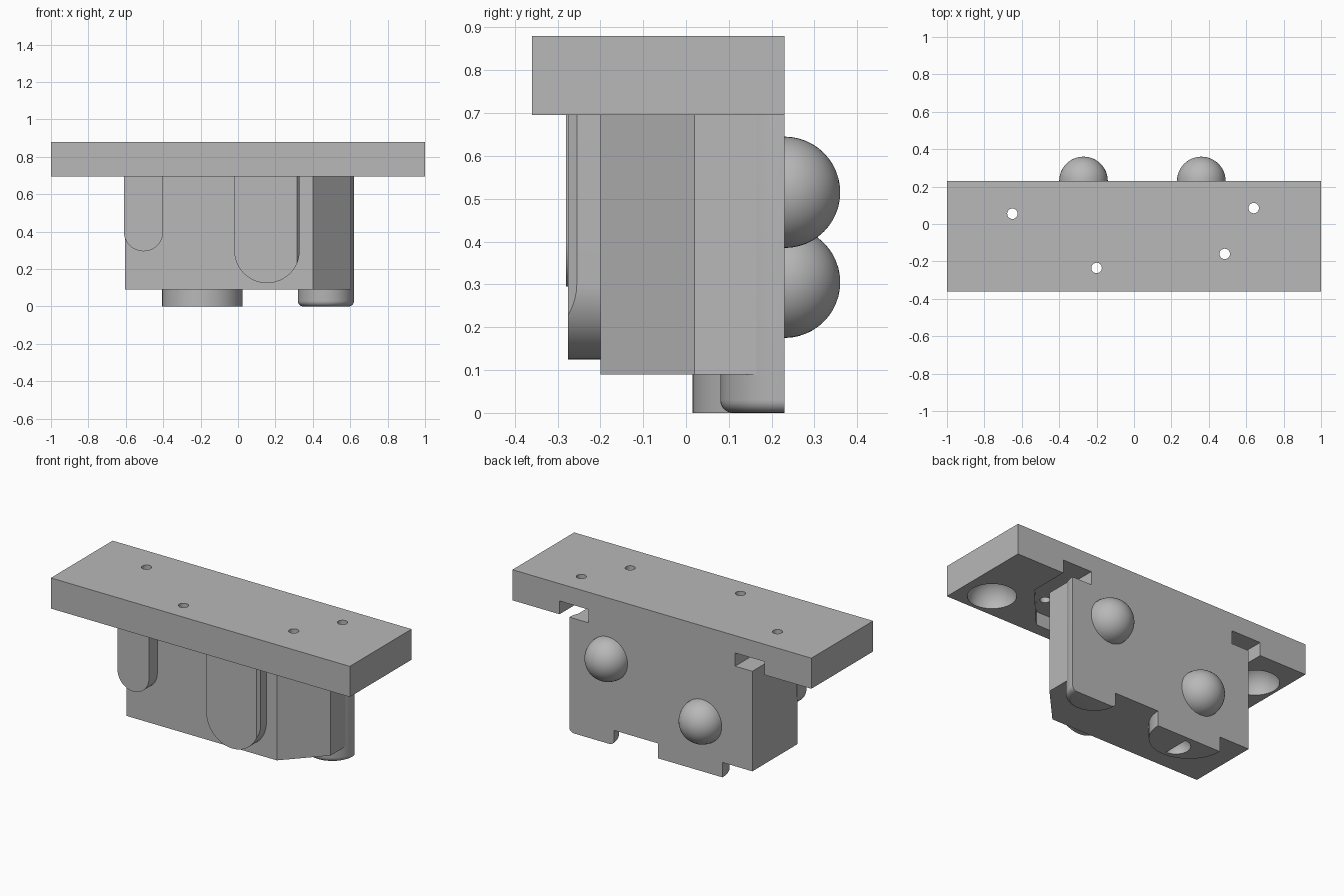
import bpy, bmesh
from math import pi, sin, cos
from mathutils import Vector, Matrix

cube = bpy.data.objects.get("Cube")
if cube:
    bpy.data.objects.remove(cube, do_unlink=True)

GREY = (0.48, 0.48, 0.48, 1)
mat = bpy.data.materials.new("plain grey")
mat.use_nodes = True
mat.diffuse_color = GREY
bsdf = mat.node_tree.nodes["Principled BSDF"]
bsdf.inputs["Base Color"].default_value = GREY
bsdf.inputs["Roughness"].default_value = 0.6

BACK, FRONT = 0.23, -0.2          # body back and front planes
BASE, SEAT, TOP = 0.09, 0.695, 0.88   # body bottom, plate underside, plate top


def finish(name, bm):
    bmesh.ops.recalc_face_normals(bm, faces=bm.faces[:])
    me = bpy.data.meshes.new(name)
    bm.to_mesh(me)
    bm.free()
    me.materials.append(mat)
    ob = bpy.data.objects.new(name, me)
    bpy.context.collection.objects.link(ob)
    return ob


def prism_mesh(points, lo, hi, axis="z"):
    """Extrude a 2D outline along z, or an x-z outline along y."""
    place = (lambda a, b: (a, b, lo)) if axis == "z" else (lambda a, b: (a, lo, b))
    step = Vector((0, 0, hi - lo)) if axis == "z" else Vector((0, hi - lo, 0))
    bm = bmesh.new()
    face = bm.faces.new([bm.verts.new(place(a, b)) for a, b in points])
    out = bmesh.ops.extrude_face_region(bm, geom=[face])
    moved = [g for g in out["geom"] if isinstance(g, bmesh.types.BMVert)]
    bmesh.ops.translate(bm, verts=moved, vec=step)
    return bm


def prism(name, points, lo, hi, axis="z"):
    return finish(name, prism_mesh(points, lo, hi, axis))


def lower_arc(cx, cy, r, n=32):
    """Half circle hanging below its centre line, left to right."""
    return [(cx - r * cos(pi * i / n), cy - r * sin(pi * i / n)) for i in range(n + 1)]


def ball(name, centre, r):
    bm = bmesh.new()
    turn = Matrix.Translation(centre) @ Matrix.Rotation(pi / 2, 4, "X")
    bmesh.ops.create_uvsphere(bm, u_segments=48, v_segments=24, radius=r, matrix=turn)
    return finish(name, bm)


def cut(ob, cutters):
    bpy.context.view_layer.objects.active = ob
    for c in cutters:
        c.hide_render = True
        mod = ob.modifiers.new("cut", "BOOLEAN")
        mod.operation, mod.solver, mod.object = "DIFFERENCE", "EXACT", c
        bpy.ops.object.modifier_apply(modifier=mod.name)
        bpy.data.objects.remove(c, do_unlink=True)


def drill(x, y, r):
    bm = bmesh.new()
    bmesh.ops.create_cone(bm, cap_ends=True, segments=24, radius1=r, radius2=r,
                          depth=1, matrix=Matrix.Translation((x, y, TOP)))
    return finish("drill", bm)


# top plate, with a channel around the body, ball sockets and screw holes
plate = prism("top_plate", [(-1, -0.36), (1, -0.36), (1, BACK), (-1, BACK)], SEAT, TOP)
channel = [(0.685, 0.4), (0.685, -0.01), (0.44, -0.285), (-0.685, -0.285), (-0.685, 0.4),
           (-0.49, 0.4), (-0.49, -0.09), (0.35, -0.09), (0.49, 0.06), (0.49, 0.4)]
cutters = [prism("channel_cutter", channel, SEAT - 0.1, SEAT + 0.08)]
cutters += [ball("socket_cutter", (x, y, SEAT), 0.132)
            for x, y in ((0.816, -0.205), (-0.85, -0.01))]
cutters += [drill(x, y, 0.028)
            for x, y in ((-0.65, 0.055), (-0.2, -0.235), (0.485, -0.16), (0.64, 0.085))]
cut(plate, cutters)

# main body with one chamfered corner
body = prism("body", [(-0.605, FRONT), (0.4, FRONT), (0.605, 0.02),
                      (0.605, BACK), (-0.605, BACK)], BASE, SEAT)

# half-round corner column whose rounded foot drops below the body
bm = prism_mesh(lower_arc(0.47, BACK, 0.15), 0, SEAT)
rim = [e for e in bm.edges if all(v.co.z < 0.001 for v in e.verts)
       and not all(v.co.y > BACK - 0.001 for v in e.verts)]
bmesh.ops.bevel(bm, geom=rim, offset=0.03, segments=6, profile=0.5, affect="EDGES")
column = finish("corner_column", bm)

# half-round foot with a small ball socket underneath
foot = prism("half_round_foot", lower_arc(-0.19, BACK, 0.215), 0, BASE + 0.01)
cut(foot, [ball("foot_socket_cutter", (-0.19, 0.12, 0), 0.08)])


# round-ended tongues on the front
def tongue(name, x, z, r, front):
    outline = [(x - r, SEAT)] + lower_arc(x, z, r) + [(x + r, SEAT)]
    return prism(name, outline, front, FRONT + 0.01, "y")


large = tongue("large_front_tongue", 0.155, 0.3, 0.175, -0.275)
small = tongue("small_front_tongue", -0.505, 0.4, 0.105, -0.28)
cut(large, [prism("chamfer_cutter", [(0.315, -0.275), (0.33, -0.255), (0.4, -0.255),
                                     (0.4, -0.3), (0.315, -0.3)], 0, 1)])

# half balls on the back
domes = []
for name, x, z in (("upper_dome", 0.36, 0.515), ("lower_dome", -0.27, 0.305)):
    dome = ball(name, (x, BACK, z), 0.13)
    bm = bmesh.new()
    bm.from_mesh(dome.data)
    bmesh.ops.delete(bm, geom=[v for v in bm.verts if v.co.y < BACK - 0.001], context="VERTS")
    bm.to_mesh(dome.data)
    bm.free()
    domes.append(dome)

# smooth the round surfaces, keep the hard edges
bpy.ops.object.select_all(action="DESELECT")
for ob in [plate, body, column, foot, large, small] + domes:
    ob.select_set(True)
bpy.context.view_layer.objects.active = plate
bpy.ops.object.shade_smooth_by_angle(angle=pi / 6)
